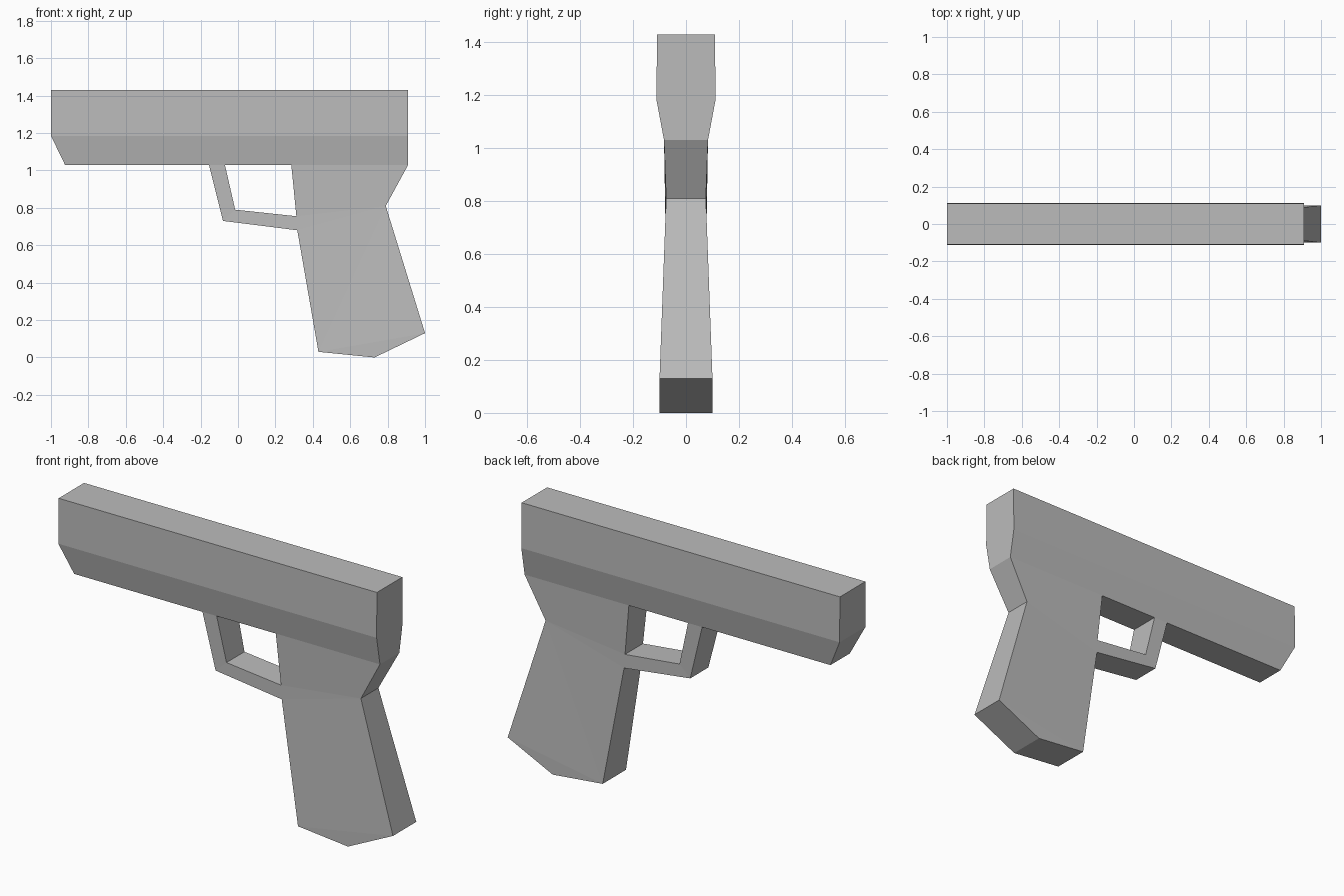
import bpy
import bmesh

default = bpy.data.objects.get("Cube")
if default:
    bpy.data.objects.remove(default, do_unlink=True)

grey = bpy.data.materials.new("plain grey")
grey.use_nodes = True
grey.diffuse_color = (0.5, 0.5, 0.5, 1)
grey.node_tree.nodes["Principled BSDF"].inputs["Base Color"].default_value = (0.5, 0.5, 0.5, 1)


def panel_solid(name, points, polygons, open_edges=()):
    """Mirror side panels (x, z, half width) across y and close the rim,
    leaving the edges that join another part open."""
    bm = bmesh.new()
    front = [bm.verts.new((x, -w, z)) for x, z, w in points]
    back = [bm.verts.new((x, w, z)) for x, z, w in points]
    edges = set()
    for poly in polygons:
        bm.faces.new([front[i] for i in poly])
        bm.faces.new([back[i] for i in reversed(poly)])
        edges.update(zip(poly, poly[1:] + poly[:1]))
    for a, b in sorted(edges):
        if (b, a) not in edges and (a, b) not in open_edges:
            bm.faces.new((front[b], front[a], back[a], back[b]))
    mesh = bpy.data.meshes.new(name)
    bm.to_mesh(mesh)
    bm.free()
    mesh.materials.append(grey)
    obj = bpy.data.objects.new(name, mesh)
    bpy.context.collection.objects.link(obj)
    return obj


TOP, BASE = 1.43, 1.03
WIDE, NARROW, WAIST, FOOT = 0.112, 0.083, 0.075, 0.1

# Upper body: long bar, tapered below and chamfered at the nose
panel_solid(
    "upper_body",
    [(-1, TOP, 0.109), (0.91, TOP, 0.109), (-1, 1.185, WIDE), (0.91, 1.185, WIDE),
     (-0.925, BASE, NARROW), (-0.155, BASE, NARROW), (-0.07, BASE, NARROW),
     (0.285, BASE, NARROW), (0.91, BASE, NARROW)],
    [[2, 3, 1, 0], [4, 5, 6, 7, 8, 3, 2]],
    [(5, 6), (7, 8)],
)

# Grip: narrow waist, flared foot with a pointed base
panel_solid(
    "grip",
    [(0.285, BASE, NARROW), (0.91, BASE, NARROW), (0.79, 0.81, WAIST),
     (0.312, 0.755, 0.077), (0.317, 0.68, 0.078),
     (0.43, 0.03, FOOT), (0.73, 0, FOOT), (1, 0.13, FOOT)],
    [[0, 3, 2, 1], [3, 4, 2], [2, 4, 5], [2, 5, 7], [5, 6, 7]],
    [(1, 0), (3, 4)],
)

# Guard loop: front strut and lower bar
panel_solid(
    "guard",
    [(-0.155, BASE, NARROW), (-0.08, 0.73, 0.078), (0.317, 0.68, 0.078),
     (-0.07, BASE, NARROW), (-0.015, 0.79, 0.077), (0.312, 0.755, 0.077)],
    [[0, 1, 4, 3], [1, 2, 5, 4]],
    [(3, 0), (2, 5)],
)
